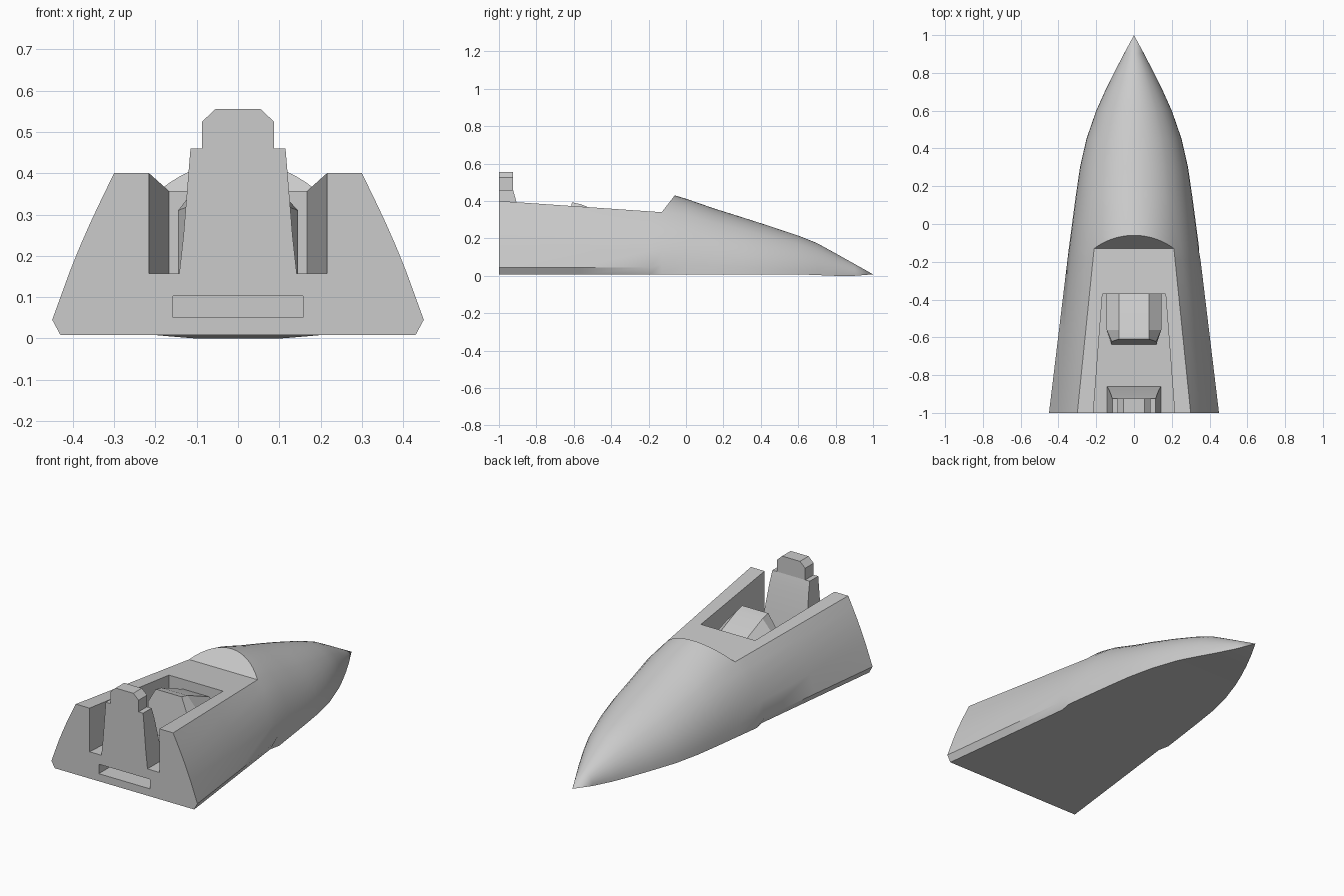
import bpy, bmesh, math

if "Cube" in bpy.data.objects:
    bpy.data.objects.remove(bpy.data.objects["Cube"])

grey = bpy.data.materials.new("hull_grey")
grey.use_nodes = True
grey.diffuse_color = (0.6, 0.6, 0.6, 1)
grey.node_tree.nodes["Principled BSDF"].inputs["Base Color"].default_value = (0.6, 0.6, 0.6, 1)


def loft(name, rings):
    """Skin a list of closed rings and cap both ends."""
    bm = bmesh.new()
    loops = [[bm.verts.new(p) for p in ring] for ring in rings]
    for a, b in zip(loops, loops[1:]):
        for i in range(len(a)):
            j = (i + 1) % len(a)
            bm.faces.new((a[i], a[j], b[j], b[i]))
    bm.faces.new(loops[0])
    bm.faces.new(loops[-1])
    bmesh.ops.remove_doubles(bm, verts=bm.verts, dist=0.0005)
    bmesh.ops.recalc_face_normals(bm, faces=bm.faces)
    mesh = bpy.data.meshes.new(name)
    bm.to_mesh(mesh)
    bm.free()
    mesh.materials.append(grey)
    obj = bpy.data.objects.new(name, mesh)
    bpy.context.collection.objects.link(obj)
    return obj


def activate(obj):
    bpy.ops.object.select_all(action='DESELECT')
    obj.select_set(True)
    bpy.context.view_layer.objects.active = obj


def cut(obj, cutter):
    activate(obj)
    mod = obj.modifiers.new("cut", 'BOOLEAN')
    mod.operation, mod.object, mod.solver = 'DIFFERENCE', cutter, 'EXACT'
    bpy.ops.object.modifier_apply(modifier=mod.name)
    bpy.data.objects.remove(cutter)


def mirrored(half):
    """Close a half section, running from the bottom edge to the centre."""
    return half + [(-x, y, z) for x, y, z in reversed(half[:-1])]


SIDE, ARCH = 6, 8          # steps up the side, steps over the crown
LIP_Y, LIP_Z, LIP_W, LIP_H = -0.13, 0.34, 0.345, 0.43
BASE = 0.008
SPLIT = math.asin(LIP_Z / LIP_H)
ANGLES = [SPLIT * i / SIDE for i in range(SIDE + 1)]
ANGLES += [SPLIT + (math.pi / 2 - SPLIT) * i / ARCH for i in range(1, ARCH + 1)]


def nose_ring(y, w, h, base=BASE):
    half = [(w * math.cos(a), y, max(base, h * math.sin(a))) for a in ANGLES]
    return mirrored(half)


def deck_ring(t, chamfer):
    """Flat topped section; t runs from 0 at the canopy lip to 1 at the rear."""
    y = LIP_Y + t * (-1 - LIP_Y)
    top = LIP_Z + 0.06 * t
    half = []
    for i, a in enumerate(ANGLES[:SIDE + 1]):
        s = i / SIDE
        fx, fz = LIP_W * math.cos(a), max(BASE, LIP_H * math.sin(a))
        rx = 0.45 - 0.15 * s + 0.008 * math.sin(math.pi * s)
        rz = 0.045 + 0.355 * s
        half.append((fx + (rx - fx) * t, y, fz + (rz - fz) * t))
    if chamfer:
        x, _, z = half[0]
        half[0] = (x - 0.02, y, BASE)
        half[1] = (x, y, 0.045) if t < 1 else (0.45, y, 0.045)
    edge = half[-1][0]
    half += [(edge * (1 - i / ARCH), y, top) for i in range(1, ARCH + 1)]
    return mirrored(half)


# Hull: flat rear deck, slanted canopy face, pointed nose
lip = [(x, LIP_Y + max(0, z - LIP_Z) * 0.78, z) for x, _, z in nose_ring(0, LIP_W, LIP_H)]
rings = [deck_ring(1, True), deck_ring(0.5, True), deck_ring(0.07, True), deck_ring(0, False), lip]
for y, w, h, base in [(0, 0.328, 0.412, BASE), (0.15, 0.308, 0.36, BASE),
                      (0.3, 0.286, 0.313, BASE), (0.45, 0.252, 0.265, BASE),
                      (0.6, 0.2, 0.215, BASE), (0.7, 0.155, 0.175, 0.004),
                      (0.8, 0.106, 0.12, 0), (0.9, 0.054, 0.064, 0),
                      (1, 0.0001, 0.008, BASE)]:
    rings.append(nose_ring(y, w, h, base))
hull = loft("hull", rings)


def slab(name, z0, z1, outline):
    return loft(name, [[(x, y, z) for x, y in outline] for z in (z0, z1)])


# Cockpit well, open to the rear, and the recessed slot below it
well = [(-0.167, -0.37), (0.167, -0.37), (0.223, -1.1), (-0.223, -1.1)]
cut(hull, slab("well_cutter", 0.157, 0.7, well))
slot = [(-0.158, -0.88), (0.158, -0.88), (0.158, -1.1), (-0.158, -1.1)]
cut(hull, slab("slot_cutter", 0.05, 0.103, slot))

# Seat: tapered back with a stepped, chamfered headrest
seat_levels = [(0.15, 0.143, -0.86), (0.25, 0.132, -0.878), (0.4, 0.12, -0.908),
               (0.46, 0.115, -0.925), (0.46, 0.087, -0.925),
               (0.525, 0.087, -0.925), (0.555, 0.055, -0.925)]
seat = loft("seat", [[(-w, -1, z), (w, -1, z), (w, y, z), (-w, y, z)]
                     for z, w, y in seat_levels])


# Instrument console: bevelled hood sloping down towards the nose
def console_ring(y_low, y_top, w, crown, shoulder, top):
    half = [(w, y_low, 0.15), (w, y_low + (y_top - y_low) * 0.6, shoulder), (crown, y_top, top)]
    return half + [(-x, y, z) for x, y, z in reversed(half)]


console = loft("console", [console_ring(-0.64, -0.61, 0.118, 0.08, 0.32, 0.393),
                           console_ring(-0.56, -0.56, 0.145, 0.08, 0.31, 0.382),
                           console_ring(-0.365, -0.365, 0.145, 0.08, 0.24, 0.3)])

# Smooth the curved hull, keep the cut edges crisp
for part, angle in ((hull, 28), (seat, 15), (console, 15)):
    activate(part)
    bpy.ops.object.shade_smooth_by_angle(angle=math.radians(angle))
